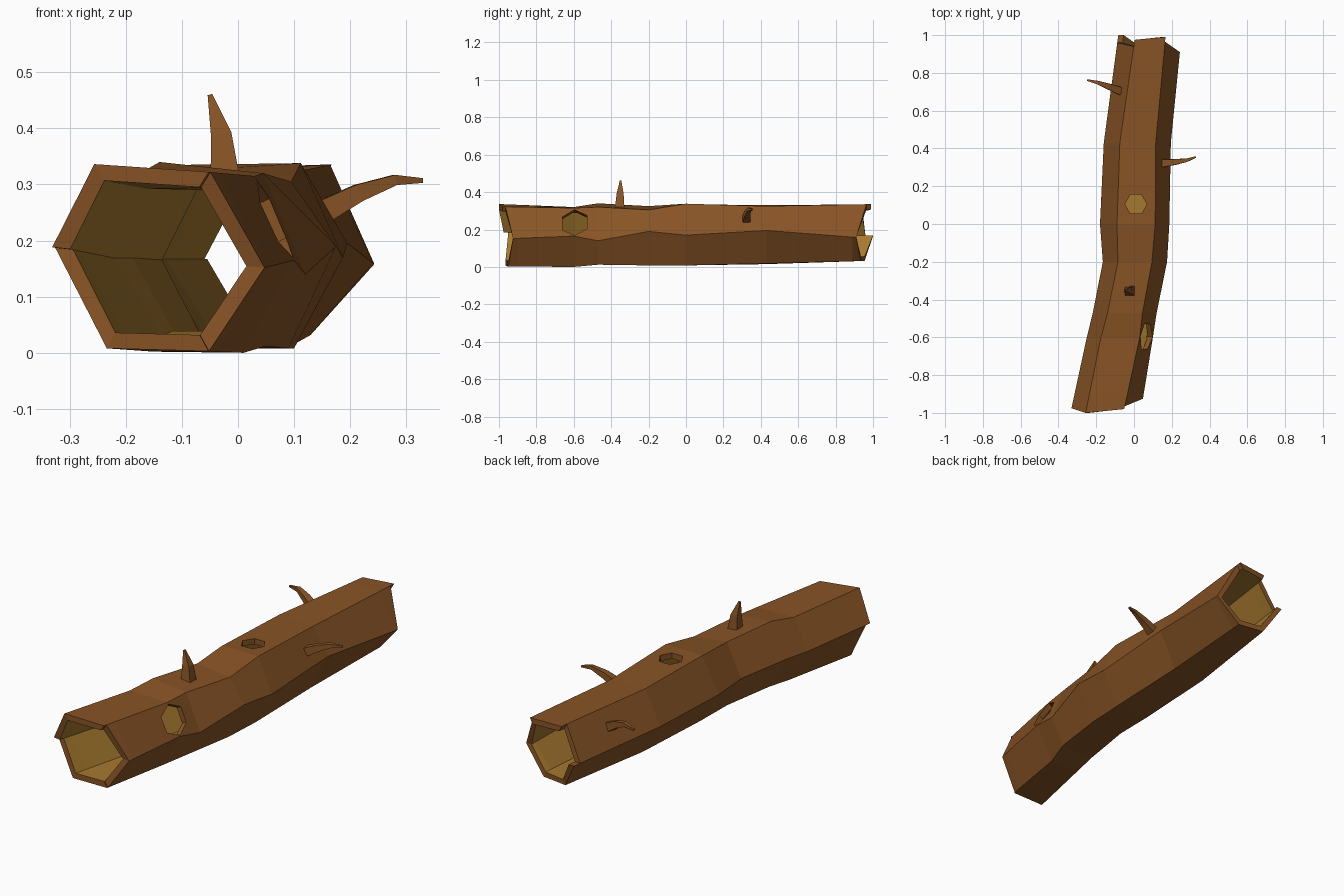
import bpy, bmesh, math
from mathutils import Vector

if "Cube" in bpy.data.objects:
    bpy.data.objects.remove(bpy.data.objects["Cube"])

def material(name, col):
    m = bpy.data.materials.new(name)
    m.diffuse_color = (*col, 1)
    m.use_nodes = True
    m.node_tree.nodes["Principled BSDF"].inputs["Base Color"].default_value = m.diffuse_color
    return m

BARK = material("bark brown", (0.245, 0.088, 0.019))
WOOD = material("inner wood gold", (0.38, 0.19, 0.028))

def finish(name, bm, recalc=True):
    if recalc:
        bmesh.ops.recalc_face_normals(bm, faces=bm.faces)
    me = bpy.data.meshes.new(name)
    bm.to_mesh(me)
    bm.free()
    me.materials.append(BARK)
    me.materials.append(WOOD)
    ob = bpy.data.objects.new(name, me)
    bpy.context.collection.objects.link(ob)
    return ob

# Log cross-sections: y, then x,z of left, top-left, top-right, right, bottom-right, bottom-left
SECTIONS = [
    (-.97, (-.33, .188, -.25, .335, -.05, .322, .04, .15, -.055, .003, -.235, .008)),
    (-.60, (-.25, .17, -.175, .32, .03, .315, .10, .165, .01, 0, -.15, .002)),
    (-.47, (-.218, .17, -.14, .34, .045, .32, .12, .14, .05, .012, -.13, .012)),
    (-.20, (-.165, .165, -.085, .325, .095, .305, .175, .19, .09, .008, -.085, .01)),
    (0.0, (-.18, .165, -.09, .335, .112, .338, .187, .17, .10, .008, -.08, .008)),
    (.43, (-.16, .165, -.075, .33, .115, .325, .195, .195, .105, .018, -.065, .015)),
    (.95, (-.09, .165, 0, .33, .163, .335, .247, .155, .13, .032, -.005, .032)),
]

def corners(y, scale=1.0):
    i = 0
    while i < len(SECTIONS) - 2 and y > SECTIONS[i + 1][0]:
        i += 1
    (y0, a), (y1, b) = SECTIONS[i], SECTIONS[i + 1]
    t = (y - y0) / (y1 - y0)
    v = [p + (q - p) * t for p, q in zip(a, b)]
    pts = [Vector((v[2 * k], y, v[2 * k + 1])) for k in range(6)]
    c = sum(pts, Vector()) / 6
    return [c + (p - c) * scale for p in pts]

INNER = 0.825
FRONT, BACK = -.90, .89

# Hollow trunk
bm = bmesh.new()
ys = [FRONT] + [s[0] for s in SECTIONS[1:-1]] + [BACK]
outer = [[bm.verts.new(p) for p in corners(y)] for y in ys]
inner = [[bm.verts.new(p) for p in corners(y, INNER)] for y in ys]
for rings, mat in ((outer, 0), (inner, 1)):
    for a, b in zip(rings, rings[1:]):
        for k in range(6):
            n = (k + 1) % 6
            bm.faces.new((a[k], a[n], b[n], b[k])).material_index = mat
for e in (0, -1):
    for k in range(6):
        n = (k + 1) % 6
        bm.faces.new((outer[e][k], outer[e][n], inner[e][n], inner[e][k]))
trunk = finish("hollow_trunk", bm)

# Broken ends: each of the six wall panels stops at its own length
def broken_end(name, base, ends):
    bm = bmesh.new()
    for k, pair in enumerate(ends):
        n = (k + 1) % 6
        def quad(ya, yb):
            return [bm.verts.new(p) for p in (
                corners(ya)[k], corners(yb)[n], corners(yb, INNER)[n], corners(ya, INNER)[k])]
        a, b = quad(base, base), quad(*pair)
        bm.faces.new(b)
        bm.faces.new(a)
        for i in range(4):
            j = (i + 1) % 4
            f = bm.faces.new((a[i], a[j], b[j], b[i]))
            f.material_index = 1 if i == 2 else 0
    finish(name, bm)

broken_end("front_broken_end", FRONT, [(-.975, -1), (-1, -.98), (-.965, -.925),
                                       (-.925, -.95), (-.955, -.965), (-.965, -.95)])
broken_end("back_broken_end", BACK, [(.96, .94), (.975, .99), (.965, .91),
                                     (.91, .935), (.935, .955), (.955, 1.0)])

# Prism swept along a path, used for branches and knot-hole cutters
def sweep(name, path, radii, sides, up, phase):
    bm = bmesh.new()
    path = [Vector(p) for p in path]
    rings = []
    for i, (p, r) in enumerate(zip(path, radii)):
        d = (path[min(i + 1, len(path) - 1)] - path[max(i - 1, 0)]).normalized()
        u = d.cross(Vector(up)).normalized()
        w = u.cross(d)
        rings.append([bm.verts.new(p + r * (u * math.cos(t) + w * math.sin(t)))
                      for t in (phase + 2 * math.pi * k / sides for k in range(sides))])
    for a, b in zip(rings, rings[1:]):
        for k in range(sides):
            n = (k + 1) % sides
            bm.faces.new((a[k], a[n], b[n], b[k]))
    bm.faces.new(rings[0])
    bm.faces.new(rings[-1])
    return finish(name, bm)

# Knot holes
def knot_hole(start, end, r, up, phase):
    cutter = sweep("hole_cutter", (start, end), (r, r), 6, up, phase)
    cutter.hide_render = True
    mod = trunk.modifiers.new("hole", 'BOOLEAN')
    mod.operation, mod.solver, mod.object = 'DIFFERENCE', 'EXACT', cutter
    bpy.context.view_layer.objects.active = trunk
    bpy.ops.object.modifier_apply(modifier=mod.name)
    bpy.data.objects.remove(cutter)

knot_hole((.01, .105, .22), (.01, .105, .45), .058, (0, 1, 0), 0)
c, nrm = Vector((.065, -.595, .237)), Vector((.906, 0, .42))
knot_hole(c - nrm * .09, c + nrm * .12, .076, (0, 0, 1), math.pi / 2)

# Branch stubs
Q = math.pi / 4
sweep("top_branch", [(-.022, -.355, .30), (-.03, -.352, .39), (-.05, -.35, .46)],
      (.038, .026, .006), 4, (0, 1, 0), Q)
sweep("right_branch", [(.13, .32, .24), (.215, .328, .285), (.28, .338, .308), (.328, .355, .307)],
      (.032, .022, .013, .006), 4, (0, 0, 1), Q)
sweep("left_branch", [(-.06, .70, .24), (-.135, .728, .285), (-.19, .748, .305), (-.248, .762, .30)],
      (.032, .022, .014, .006), 4, (0, 0, 1), Q)
